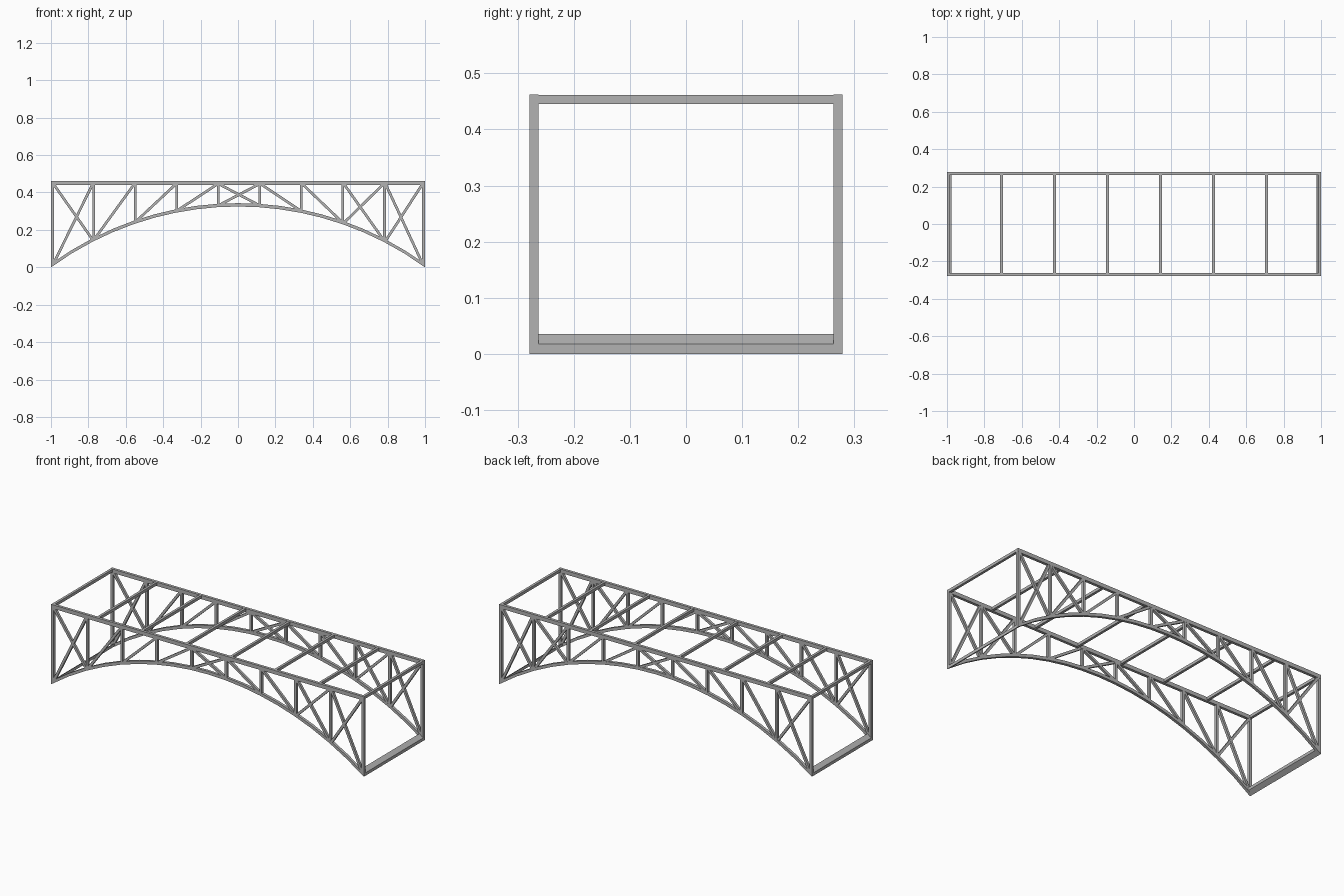
import bpy, bmesh, math
from mathutils import Matrix, Vector

cube = bpy.data.objects.get("Cube")
if cube:
    bpy.data.objects.remove(cube, do_unlink=True)

steel = bpy.data.materials.new("steel_grey")
steel.use_nodes = True
colour = (0.45, 0.45, 0.45, 1)
steel.diffuse_color = colour
steel.node_tree.nodes["Principled BSDF"].inputs["Base Color"].default_value = colour

TOP = 0.462          # top of the deck chords
CHORD = 0.022        # chord height
SIDE = 0.271         # truss centre line in y
BAR = 0.016          # main member width
RISE = 0.325
RADIUS = (1 + RISE ** 2) / (2 * RISE)


def arch_z(x):
    """Underside of the circular arch."""
    return RISE - RADIUS + math.sqrt(RADIUS ** 2 - x * x)


def finish(name, bm, mirror_axis=None):
    bmesh.ops.recalc_face_normals(bm, faces=bm.faces)
    mesh = bpy.data.meshes.new(name)
    bm.to_mesh(mesh)
    bm.free()
    mesh.materials.append(steel)
    obj = bpy.data.objects.new(name, mesh)
    bpy.context.collection.objects.link(obj)
    if mirror_axis is not None:
        mod = obj.modifiers.new("Mirror", "MIRROR")
        mod.use_axis = [i == mirror_axis for i in range(3)]
        mod.use_mirror_merge = False
    return obj


def box(bm, centre, size):
    mat = Matrix.Translation(centre) @ Matrix.Diagonal((*size, 1))
    bmesh.ops.create_cube(bm, size=1, matrix=mat)


def bar(bm, start, end, width, depth):
    """Square bar in the truss plane between two (x, z) points."""
    a = Vector((start[0], SIDE, start[1]))
    b = Vector((end[0], SIDE, end[1]))
    d = b - a
    mat = (Matrix.Translation((a + b) / 2)
           @ Matrix.Rotation(-math.atan2(d.z, d.x), 4, "Y")
           @ Matrix.Diagonal((d.length, depth, width, 1)))
    bmesh.ops.create_cube(bm, size=1, matrix=mat)


def arch_strip(bm, xs, y0, y1, thick):
    """Curved band following the arch, extruded across y."""
    outline = [(x, arch_z(x)) for x in xs]
    outline += [(x, arch_z(x) + thick) for x in reversed(xs)]
    face = bm.faces.new([bm.verts.new((x, y0, z)) for x, z in outline])
    out = bmesh.ops.extrude_face_region(bm, geom=[face])
    verts = [v for v in out["geom"] if isinstance(v, bmesh.types.BMVert)]
    bmesh.ops.translate(bm, verts=verts, vec=(0, y1 - y0, 0))


# Deck chords
bm = bmesh.new()
box(bm, (0, SIDE, TOP - CHORD / 2), (2, BAR, CHORD))
finish("top_chords", bm, 1)

# Arched lower chords
bm = bmesh.new()
arch_strip(bm, [-1 + i / 9 for i in range(19)], SIDE - BAR / 2, SIDE + BAR / 2, 0.018)
finish("arch_chords", bm, 1)

# Vertical posts
nodes = [-0.992] + [-0.771 + 0.222 * i for i in range(8)] + [0.992]
top_z = TOP - CHORD / 2
bm = bmesh.new()
for x in nodes:
    low = arch_z(x) + 0.01
    box(bm, (x, SIDE, (low + top_z) / 2), (BAR if abs(x) > 0.9 else 0.014, 0.0155, top_z - low))
finish("posts", bm, 1)

# Diagonal braces, crossed in the end, middle and one extra panel
bm = bmesh.new()
crossed = (0, 4, 7, 8)
for i, (x0, x1) in enumerate(zip(nodes, nodes[1:])):
    l, r = x0 + 0.007, x1 - 0.007
    if i in crossed or i < 4:      # rising towards +x
        bar(bm, (l, arch_z(l) + 0.012), (r, top_z - 0.008), 0.014, 0.0145)
    if i in crossed or i > 4:      # falling towards +x
        bar(bm, (l, top_z - 0.008), (r, arch_z(r) + 0.012), 0.014, 0.0138)
finish("diagonal_braces", bm, 1)

# Cross beams between the two trusses
bm = bmesh.new()
for i in range(4):
    box(bm, (0.9925 * (2 * i + 1) / 7, 0, TOP - 0.0085), (0.0145, 2 * SIDE, 0.0165))
finish("cross_beams", bm, 0)

# Foot beams at the arch ends
bm = bmesh.new()
arch_strip(bm, [0.975, 1.0], -SIDE, SIDE, 0.0175)
finish("foot_beams", bm, 0)
